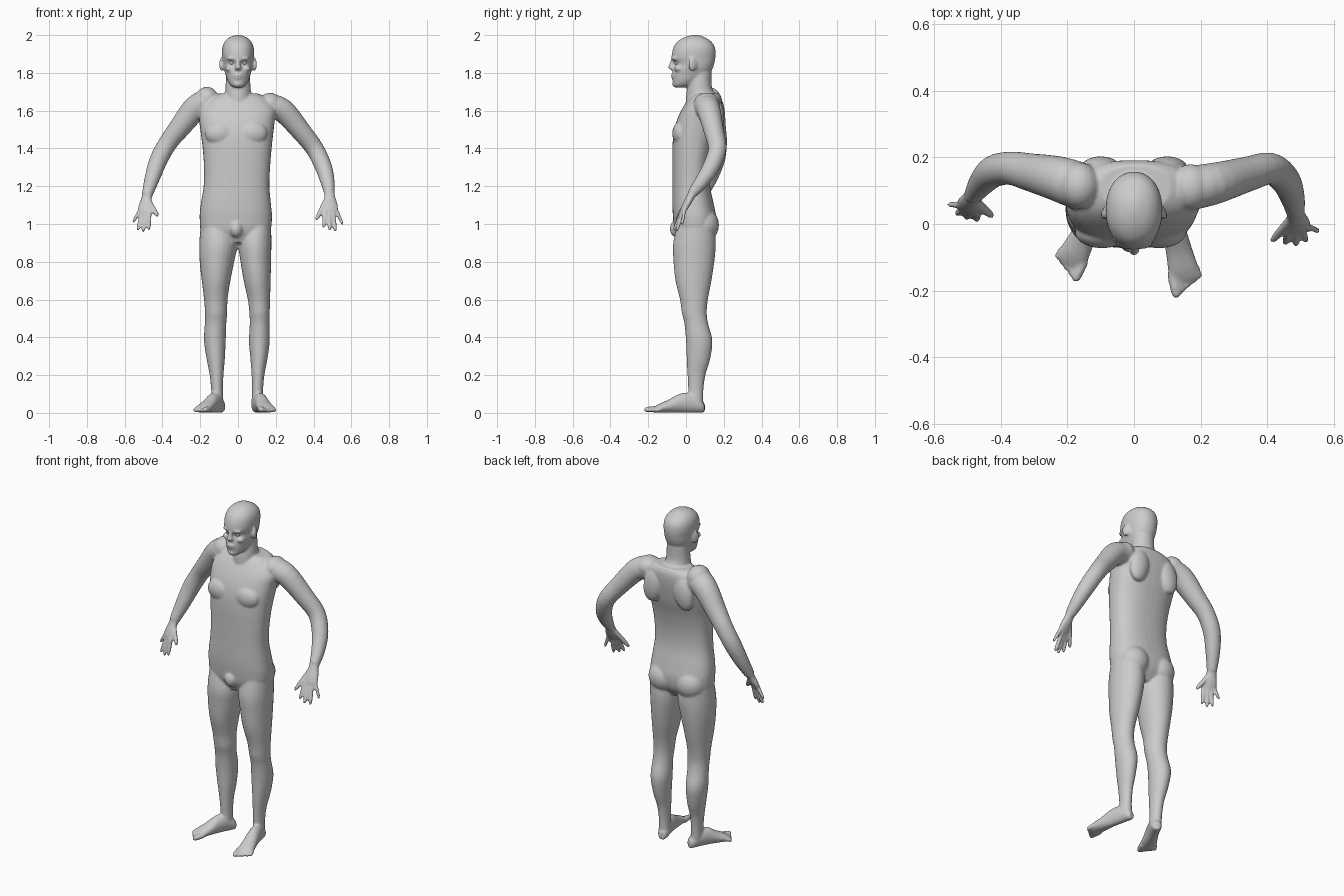
import bpy, bmesh, math
from mathutils import Vector, Matrix

bm = bmesh.new()


def spline(secs, sub=4):
    """Smooth interpolation through section tuples (Catmull-Rom)."""
    s = [secs[0]] + list(secs) + [secs[-1]]
    out = []
    for i in range(1, len(s) - 2):
        for k in range(sub):
            t = k / sub
            out.append([0.5 * (2 * b + (c - a) * t + (2 * a - 5 * b + 4 * c - d) * t * t
                               + (3 * b - a - 3 * c + d) * t ** 3)
                        for a, b, c, d in zip(s[i - 1], s[i], s[i + 1], s[i + 2])])
    return out + [list(secs[-1])]


def loft(secs, ref=None, tan=None, n=24, p=2.0):
    """Skin (x, y, z, half_a, half_b) sections; horizontal rings unless ref is given."""
    pts = spline(secs)
    rings = []
    for i, q in enumerate(pts):
        c = Vector(q[:3])
        a, b = Vector((1, 0, 0)), Vector((0, 1, 0))
        if ref is not None:
            lo, hi = pts[max(i - 1, 0)], pts[min(i + 1, len(pts) - 1)]
            t = (tan or (Vector(hi[:3]) - Vector(lo[:3]))).normalized()
            a = (ref - t * ref.dot(t)).normalized()
            b = t.cross(a)
        ra, rb = max(q[3], .002), max(q[4], .002)
        ring = []
        for k in range(n):
            w = 2 * math.pi * k / n
            u, v = math.cos(w), math.sin(w)
            u = math.copysign(abs(u) ** (2 / p), u)
            v = math.copysign(abs(v) ** (2 / p), v)
            ring.append(bm.verts.new(c + a * ra * u + b * rb * v))
        rings.append(ring)
    for r, s in zip(rings, rings[1:]):
        for k in range(n):
            bm.faces.new((r[k], r[(k + 1) % n], s[(k + 1) % n], s[k]))
    bm.faces.new(rings[0][::-1])
    bm.faces.new(rings[-1])


def box(z, x0, x1, y0, y1):
    return ((x0 + x1) / 2, (y0 + y1) / 2, z, (x1 - x0) / 2, (y1 - y0) / 2)


def ball(pos, size, rot=0.0, axis='Z'):
    m = Matrix.Translation(pos) @ Matrix.Rotation(rot, 4, axis) @ Matrix.Diagonal((*size, 1))
    bmesh.ops.create_uvsphere(bm, u_segments=20, v_segments=12, radius=1, matrix=m)


def digit(a, b, r):
    a, b = Vector(a), Vector(b)
    loft([(*a.lerp(b, t), r * k, r * k) for t, k in ((0, 1.05), (.5, 1), (.88, .85), (1, .35))],
         ref=Vector((.9, .4, .1)), n=10)


# Torso
loft([box(*s) for s in (
    (.90, -.10, .08, -.03, .11), (.96, -.19, .165, -.058, .15), (1.03, -.203, .18, -.068, .16),
    (1.10, -.198, .175, -.072, .148), (1.20, -.182, .166, -.072, .128), (1.30, -.18, .17, -.072, .128),
    (1.40, -.187, .178, -.072, .145), (1.48, -.197, .187, -.066, .168), (1.55, -.205, .195, -.048, .182),
    (1.61, -.20, .20, -.02, .19), (1.66, -.16, .165, .012, .19), (1.69, -.10, .11, .04, .178))],
    n=36, p=2.4)
for s in (-1, 1):
    ball((s * .085 - .01, -.026, 1.48), (.082, .047, .065))          # chest muscles
    ball((s * .10, .165, 1.56), (.06, .038, .10), s * -.2, 'Y')      # shoulder blades
    ball((s * .09 - .01, .092, .995), (.088, .083, .09))             # buttocks
ball((-.01, -.05, .975), (.036, .036, .045))                         # groin

# Neck and head
loft([box(*s) for s in ((1.60, -.09, .09, .0, .18), (1.67, -.073, .073, .0, .165),
                        (1.72, -.067, .067, .006, .138), (1.80, -.062, .062, .02, .135))])
loft([box(z, -w, w, f, b) for z, w, f, b in (
    (1.722, .02, -.058, -.01), (1.735, .04, -.069, .035), (1.76, .056, -.070, .075),
    (1.79, .066, -.073, .12), (1.82, .075, -.067, .14), (1.85, .079, -.060, .15),
    (1.875, .082, -.076, .155), (1.90, .085, -.075, .157), (1.935, .083, -.066, .153),
    (1.965, .071, -.046, .135), (1.988, .046, -.01, .10), (2.0, .014, .03, .07))], n=32, p=2.15)

# Face details and ears
loft([(0, -.070, 1.872, .010, .010), (0, -.074, 1.848, .012, .014),
      (0, -.077, 1.828, .018, .018), (0, -.070, 1.816, .014, .012)], n=14)
ball((0, -.068, 1.788), (.026, .012, .008))
ball((0, -.066, 1.774), (.023, .012, .008))
ball((0, -.060, 1.740), (.022, .014, .015))
for s in (-1, 1):
    ball((s * .033, -.062, 1.876), (.028, .013, .008), s * .3)
    ball((s * .045, -.040, 1.822), (.022, .022, .016))
    ball((s * .087, .035, 1.845), (.010, .024, .036), s * .35)

# Legs: height, left x range, right x range, y range
LEGS = ((1.02, -.195, -.03, .02, .175, -.04, .15), (.90, -.205, -.005, .003, .177, -.068, .158),
        (.80, -.203, -.02, .013, .175, -.066, .15), (.70, -.192, -.04, .03, .173, -.056, .135),
        (.60, -.18, -.055, .052, .17, -.032, .116), (.53, -.175, -.057, .06, .168, -.022, .11),
        (.47, -.176, -.062, .062, .167, -.008, .118), (.38, -.18, -.065, .058, .168, .0, .14),
        (.28, -.165, -.07, .066, .155, .004, .127), (.20, -.15, -.077, .072, .14, .008, .103),
        (.12, -.142, -.08, .074, .133, .012, .092), (.04, -.138, -.076, .07, .135, .015, .09))
loft([box(z, a, b, f, k) for z, a, b, c, d, f, k in LEGS])
loft([box(z, c, d, f, k) for z, a, b, c, d, f, k in LEGS])


# Feet with toes
def foot(heel, tip, s):
    heel, tip = Vector((*heel, 0)), Vector((*tip, 0))
    d = (tip - heel).normalized()
    across = Vector((-d.y, d.x, 0)) * s
    secs = []
    for t, h, w in ((0, .025, .018), (.07, .036, .03), (.25, .052, .034), (.42, .05, .036),
                    (.6, .035, .041), (.76, .024, .046), (.86, .015, .043)):
        secs.append((*heel.lerp(tip, t)[:2], h + .001, w, h))
    loft(secs, ref=across, tan=d)
    for i in range(5):
        o = across * (-.034 + .018 * i)
        r = .016 if i == 0 else .0115
        a, b = heel.lerp(tip, .76) + o, heel.lerp(tip, 1 - .033 * i) + o * 1.1
        a.z, b.z = .022, r
        digit(a, b, r)


foot((-.085, .095), (-.212, -.155), -1)
foot((.095, .095), (.165, -.213), 1)

# Arms
ARMS = (((-.155, .11, 1.645, .072), (-.225, .135, 1.612, .068), (-.31, .155, 1.508, .057),
         (-.37, .167, 1.43, .05), (-.42, .158, 1.34, .048), (-.455, .125, 1.24, .04),
         (-.482, .085, 1.15, .028)),
        ((.15, .105, 1.625, .068), (.235, .12, 1.602, .063), (.335, .148, 1.49, .053),
         (.408, .166, 1.395, .048), (.453, .132, 1.30, .045), (.475, .08, 1.22, .037),
         (.484, .035, 1.165, .028)))
for arm in ARMS:
    loft([(*q, q[3]) for q in arm], ref=Vector((0, 1, .3)))
ball((-.165, .115, 1.662), (.062, .07, .064))
ball((.17, .11, 1.635), (.062, .07, .06))


# Hands
def hand(wrist, knuckle, across, tips, thumb):
    w, k = Vector(wrist), Vector(knuckle)
    across = Vector(across).normalized()
    loft([(*w.lerp(k, t), a, b) for t, a, b in ((-.1, .028, .024), (.2, .029, .021),
                                               (.6, .038, .019), (1, .04, .014), (1.1, .034, .008))],
         ref=across)
    for i, tip in enumerate(tips):
        digit(k + across * (-.031 + .0205 * i), tip, .0115 if i < 3 else .010)
    digit(w.lerp(k, .3) - across * .015, thumb, .0135)


hand((-.482, .085, 1.15), (-.497, .045, 1.062), (-.9, .4, 0),
     ((-.472, .012, .968), (-.503, .018, .956), (-.532, .03, .964), (-.556, .058, 1.008)),
     (-.424, .022, 1.04))
hand((.484, .035, 1.165), (.492, -.015, 1.072), (.97, .22, 0),
     ((.453, -.06, .98), (.486, -.064, .963), (.516, -.052, .96), (.555, -.022, .995)),
     (.413, -.052, 1.02))

# Fuse all the forms into one skin
bmesh.ops.recalc_face_normals(bm, faces=bm.faces)
mesh = bpy.data.meshes.new("body")
bm.to_mesh(mesh)
bm.free()
body = bpy.data.objects.new("body", mesh)
bpy.context.collection.objects.link(body)
rm = body.modifiers.new("fuse", 'REMESH')
rm.mode = 'VOXEL'
rm.voxel_size = .0065
rm.use_smooth_shade = True
sm = body.modifiers.new("soften", 'SMOOTH')
sm.factor = .5
sm.iterations = 5

# Eyes
for side, s in (("left", -1), ("right", 1)):
    bpy.ops.mesh.primitive_uv_sphere_add(segments=16, ring_count=10, radius=.013,
                                         location=(s * .032, -.047, 1.855))
    eye = bpy.context.object
    eye.name = side + "_eye"
    bpy.ops.object.shade_smooth()
